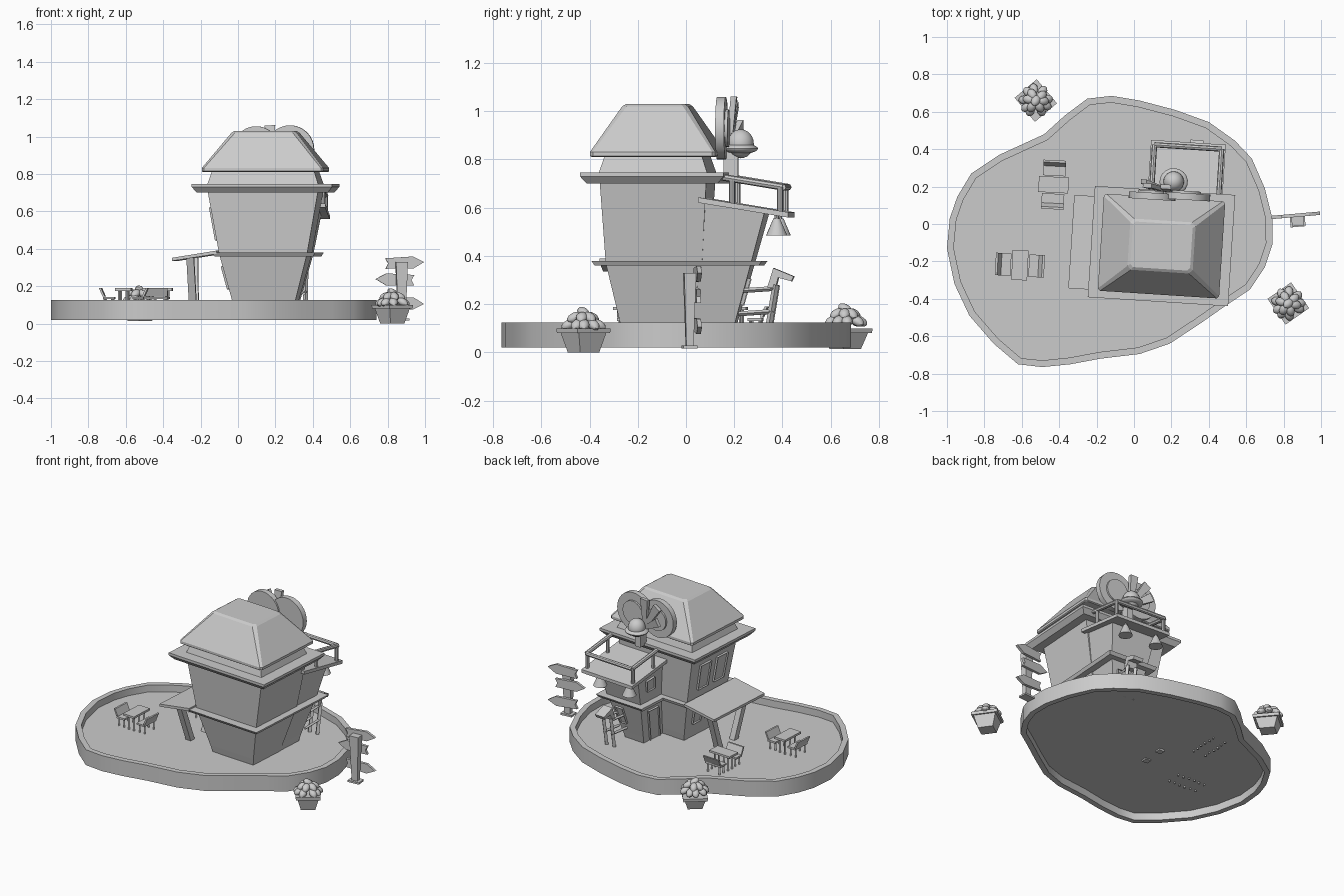
import bpy, bmesh, math, random
from mathutils import Matrix, Vector

if "Cube" in bpy.data.objects:
    bpy.data.objects.remove(bpy.data.objects["Cube"])

random.seed(3)
GREY = bpy.data.materials.new("plain_grey")
GREY.diffuse_color = (0.6, 0.6, 0.6, 1)
GREY.use_nodes = True
GREY.node_tree.nodes["Principled BSDF"].inputs["Base Color"].default_value = GREY.diffuse_color
V = Vector
C = V((0.147, -0.118, 0))
# slight turn of the whole building about its centre
B = Matrix.Translation(C) @ Matrix.Rotation(math.radians(-3.7), 4, 'Z') @ Matrix.Translation(-C)
I = Matrix.Identity(4)


def finish(name, bm, M=I, smooth=False):
    bm.transform(M)
    bmesh.ops.recalc_face_normals(bm, faces=bm.faces)
    me = bpy.data.meshes.new(name)
    bm.to_mesh(me)
    bm.free()
    ob = bpy.data.objects.new(name, me)
    bpy.context.collection.objects.link(ob)
    me.materials.append(GREY)
    if smooth:
        for p in me.polygons:
            p.use_smooth = True
        me.set_sharp_from_angle(angle=math.radians(35))
    return ob


def loft(name, rings, M=I, smooth=False):
    """Closed solid through rings of 3D points."""
    bm = bmesh.new()
    vs = [[bm.verts.new(p) for p in r] for r in rings]
    n = len(rings[0])
    for a, b in zip(vs, vs[1:]):
        for i in range(n):
            bm.faces.new((a[i], a[(i + 1) % n], b[(i + 1) % n], b[i]))
    bm.faces.new(vs[0][::-1])
    bm.faces.new(vs[-1])
    return finish(name, bm, M, smooth)


def rect(cx, cy, hx, hy, z, c=0.0):
    if not c:
        return [(cx - hx, cy - hy, z), (cx + hx, cy - hy, z), (cx + hx, cy + hy, z), (cx - hx, cy + hy, z)]
    return [(cx + sx * (hx - a), cy + sy * (hy - b), z) for sx, sy, a, b in
            ((-1, -1, c, 0), (1, -1, c, 0), (1, -1, 0, c), (1, 1, 0, c),
             (1, 1, c, 0), (-1, 1, c, 0), (-1, 1, 0, c), (-1, -1, 0, c))]


def box(name, c, s, M=I):
    return loft(name, [rect(c[0], c[1], s[0] / 2, s[1] / 2, c[2] + k * s[2] / 2) for k in (-1, 1)], M)


def rod(name, a, b, r0, r1=None, n=8, M=I, smooth=True):
    a, b = V(a), V(b)
    bm = bmesh.new()
    bmesh.ops.create_cone(bm, cap_ends=True, segments=n, radius1=r0, radius2=r0 if r1 is None else r1, depth=(b - a).length)
    T = Matrix.Translation((a + b) / 2) @ (b - a).to_track_quat('Z', 'Y').to_matrix().to_4x4()
    return finish(name, bm, M @ T, smooth)


def ball(name, c, s, M=I, seg=12, rot=I):
    bm = bmesh.new()
    bmesh.ops.create_uvsphere(bm, u_segments=seg, v_segments=seg * 2 // 3, radius=1)
    return finish(name, bm, M @ Matrix.Translation(c) @ rot @ Matrix.Diagonal((*s, 1)), True)


def opening(name, quad, u0, u1, v0, v1, M=B):
    """Framed, recessed panel on a wall given by bottom-left, bottom-right, top-right, top-left."""
    q = [V(p) for p in quad]
    at = lambda u, v: q[0].lerp(q[1], u).lerp(q[3].lerp(q[2], u), v)
    p = [at(u0, v0), at(u1, v0), at(u1, v1), at(u0, v1)]
    n = (p[1] - p[0]).cross(p[3] - p[0]).normalized()
    bm = bmesh.new()
    lo = [bm.verts.new(x - n * 0.005) for x in p]
    hi = [bm.verts.new(x + n * 0.014) for x in p]
    for i in range(4):
        j = (i + 1) % 4
        bm.faces.new((lo[i], lo[j], hi[j], hi[i]))
    f = bm.faces.new(hi)
    bmesh.ops.inset_region(bm, faces=[f], thickness=0.011)
    g = bmesh.ops.extrude_face_region(bm, geom=[f])["geom"]
    bmesh.ops.translate(bm, verts=[e for e in g if isinstance(e, bmesh.types.BMVert)], vec=-n * 0.011)
    bmesh.ops.delete(bm, geom=[f], context='FACES')
    finish(name, bm, M)


# island: raised rim and sunken floor
outline = [(-1, -.13), (-.985, .03), (-.945, .145), (-.87, .27), (-.72, .37), (-.48, .48), (-.37, .58), (-.25, .67),
           (-.12, .685), (.03, .66), (.22, .61), (.40, .545), (.54, .445), (.63, .35), (.70, .19), (.74, .03),
           (.74, -.11), (.70, -.23), (.62, -.35), (.50, -.43), (.35, -.535), (.19, -.64), (.03, -.695), (-.18, -.72),
           (-.34, -.75), (-.49, -.765), (-.62, -.75), (-.75, -.64), (-.88, -.49), (-.96, -.32)]
n = len(outline)
inner = []
for i, p in enumerate(outline):
    t = V(outline[(i + 1) % n]) - V(outline[i - 1])
    inner.append(V(p) + V((t.y, -t.x)).normalized() * 0.036)
bm = bmesh.new()
loops = [[bm.verts.new((p[0], p[1], z)) for p in ps]
         for ps, z in ((outline, .02), (outline, .125), (inner, .125), (inner, .02))]
for k in range(4):
    a, b = loops[k], loops[(k + 1) % 4]
    for i in range(n):
        bm.faces.new((a[i], a[(i + 1) % n], b[(i + 1) % n], b[i]))
finish("island_rim", bm, I, True)
loft("island_floor", [[(p[0], p[1], z) for p in inner] for z in (.07, .078)])

# main walls, splayed outwards to the top
cx, cy = C.x, C.y
prof = [(.07, .158, .132), (.125, .17, .145), (.37, .235, .20), (.72, .298, .222)]
loft("main_walls", [rect(cx, cy, hx, hy, z) for z, hx, hy in prof], B)
# rear annex under the balcony
ann = [(.07, .158, .155, .20), (.125, .15, .165, .215), (.37, .115, .23, .285)]
rings = [[(l, -.05, z), (cx + r, -.05, z), (cx + r, b, z), (l, b, z)] for z, l, r, b in ann]
rings.append([(.09, -.05, .64), (cx + .27, -.05, .64), (cx + .27, .345, .585), (.09, .345, .585)])
loft("annex_walls", rings, B)

# ledges
L = [(-.12, -.375), (.43, -.375), (.43, .335), (.07, .335), (.07, .12), (-.12, .12)]
loft("middle_ledge", [[(x + (x - .15) * s, y + (y + .05) * s, z) for x, y in L] for z, s in ((.36, -.04), (.38, 0))], B)
loft("upper_ledge", [rect(cx, cy, .35, .272, .70), rect(cx, cy, .376, .298, .73), rect(cx, cy, .376, .298, .747)], B)

# roof
loft("roof_neck", [rect(cx, cy, .297, .225, .745), rect(cx, cy, .272, .2, .82)], B)
loft("roof", [rect(cx, cy, hx, hy, z, c) for z, hx, hy, c in
              ((.81, .318, .253, .012), (.815, .325, .26, .012), (.832, .325, .26, .012),
               (1.02, .175, .137, .02), (1.03, .16, .122, .015))], B)

# side canopy with splayed posts
loft("side_canopy", [[(-.336, y, .335), (-.10, y, .372), (-.10, y, .39), (-.336, y, .352)] for y in (-.375, .125)], B)
for y0, y1 in ((-.19, -.29), (-.05, .05)):
    loft("canopy_post", [rect(-.235, y0, .02, .02, .06), rect(-.245, y1, .02, .02, .355)], B)

# openings on the left walls
left_up = [(cx - .235, cy + .2, .37), (cx - .235, cy - .2, .37), (cx - .298, cy - .222, .72), (cx - .298, cy + .222, .72)]
left_low = [(cx - .17, cy + .145, .125), (cx - .17, cy - .145, .125), (cx - .235, cy - .2, .37), (cx - .235, cy + .2, .37)]
for u in (.2, .58):
    opening("upper_window", left_up, u, u + .24, .22, .72)
    opening("lower_window", left_low, u, u + .24, .25, .75)
ann_low = [(.15, .215, .125), (.15, .027, .125), (.115, .082, .37), (.115, .285, .37)]
ann_up = [(.115, .285, .37), (.115, .082, .37), (.09, .104, .61), (.09, .345, .585)]
opening("annex_door", ann_low, .3, .8, -.2, .75)
opening("annex_window", ann_up, .3, .65, .4, .75)
back_low = [(cx + .165, .215, .125), (.15, .215, .125), (.115, .285, .37), (cx + .23, .285, .37)]
opening("back_window", back_low, .15, .4, .3, .75)

# sloping balcony with rails
dz = lambda y: .643 - (y - .07) * .165
loft("balcony_deck", [[(x, .07, dz(.07) - .022), (x, .445, dz(.445) - .022), (x, .445, dz(.445)), (x, .07, dz(.07))]
                      for x in (.055, .455)], B)
x0, x1, y0, y1, h = .075, .435, .13, .42, .1
for a, b in (((x0, y0), (x0, y1)), ((x0, y1), (x1, y1)), ((x1, y1), (x1, y0))):
    rod("balcony_rail", (*a, dz(a[1]) + h), (*b, dz(b[1]) + h), .014, M=B)
for x in (x0, x1):
    for y in (.21, .41):
        rod("rail_post", (x, y, dz(y) - .01), (x, y, dz(y) + h), .012, M=B)
for x in (.12, .35):
    rod("bell_lamp", (x, .39, .485), (x, .39, .555), .044, .014, 16, B)
    rod("lamp_stem", (x, .39, .55), (x, .39, .575), .008, M=B)

# rooftop ornament: two discs, fanned blades, dome in a saucer
for x, y, r in ((.08, .145, .125), (.26, .155, .13)):
    rod("ornament_disc", (x, y - .018, .93), (x, y + .018, .93), r, n=32, M=B)
    rod("ornament_hub", (x, y, .93), (x, y + .03, .93), r * .6, n=24, M=B)
for tx, ty, tz in ((.15, .2, 1.06), (.05, .2, 1.03), (.03, .22, .94)):
    a, b = V((.16, .18, .86)), V((tx, ty, tz))
    s = (b - a).cross(V((0, 1, 0))).normalized()
    loft("ornament_blade", [[p + s * w + V((0, d, 0)) for w, d in ((-k, -.012), (k, -.012), (k, .012), (-k, .012))]
                            for p, k in ((a, .012), (b, .028))], B)
ball("ornament_dome", (.19, .23, .865), (.055, .055, .06), B, 18)
ball("ornament_saucer", (.19, .23, .845), (.076, .072, .022), B, 18)
box("ornament_bracket", (.19, .19, .79), (.04, .06, .12), B)

# leaning bracket sign at the back
for x in (.27, .33):
    rod("sign_leg", (x, .35, .07), (x, .385, .28), .014, n=4, M=B, smooth=False)
    for z in (.17, .265):
        rod("sign_strut", (x, .23, z - .01), (x, .375, z), .01, n=4, M=B, smooth=False)
loft("sign_head", [[(x, .35, .27), (x, .375, .35), (x, .46, .315), (x, .45, .295), (x, .395, .31), (x, .385, .27)]
                   for x in (.265, .335)], B)


# picnic sets: table with a backed bench on each side
def picnic(cx, cy, ang):
    M = Matrix.Translation((cx, cy, 0)) @ Matrix.Rotation(ang, 4, 'Z')
    box("picnic_table", (0, 0, .182), (.085, .16, .014), M)
    for sy in (-1, 1):
        rod("table_leg", (-.02, sy * .05, .06), (-.02, sy * .05, .18), .008, n=4, M=M)
        rod("table_leg", (.02, sy * .05, .06), (.02, sy * .05, .18), .008, n=4, M=M)
    for s in (-1, 1):
        box("bench_seat", (s * .078, 0, .137), (.06, .12, .012), M)
        loft("bench_back", [rect(s * .105, 0, .006, .06, .145), rect(s * .125, 0, .006, .06, .19)], M)
        for sy in (-1, 1):
            for k in (.06, .1):
                rod("bench_leg", (s * k, sy * .045, .06), (s * k, sy * .045, .137), .007, n=4, M=M)


picnic(-.61, -.22, math.radians(-3))
picnic(-.43, .21, math.radians(87))


# flower tubs
def tub(x, y, z, ang, lift):
    M = Matrix.Translation((x, y, z)) @ Matrix.Rotation(math.radians(ang), 4, 'Z')
    top = .1 - z
    loft("tub_body", [rect(0, 0, .045, .048, 0), rect(0, 0, .068, .072, top - .01)], M)
    loft("tub_rim", [rect(0, 0, .075, .082, top - .02), rect(0, 0, .077, .084, top)], M)
    for count, r, h in ((9, .062, .015), (6, .04, .045), (1, 0, .065)):
        for i in range(count):
            a = math.tau * i / count + random.random() * .4
            tilt = Matrix.Rotation(a, 4, 'Z') @ Matrix.Rotation(.5, 4, 'Y')
            ball("blossom", (r * math.cos(a), r * math.sin(a), top + h + lift), (.034, .024, .02), M, 10, tilt)


tub(.825, -.425, 0, 35, 0)
tub(-.525, .66, .015, 40, .015)

# signpost with arrow boards
P = Matrix.Translation((.875, .015, 0)) @ Matrix.Rotation(math.radians(5), 4, 'Z')
loft("signpost", [rect(0, 0, .02, .015, .025), rect(0, 0, .032, .025, .33)], P)
box("signpost_foot", (0, 0, .022), (.08, .06, .012), P)
for z, d, c, t in ((.325, 1, .015, -.04), (.235, -1, -.03, .03), (.11, 1, .015, .05)):
    T = P @ Matrix.Translation((c, .032, z)) @ Matrix.Rotation(t, 4, 'Y')
    loft("arrow_board", [[(d * a, y, b) for a, b in ((-.1, -.028), (.05, -.032), (.108, 0), (.05, .032), (-.1, .028), (-.085, 0))]
                         for y in (-.009, .009)], T)
